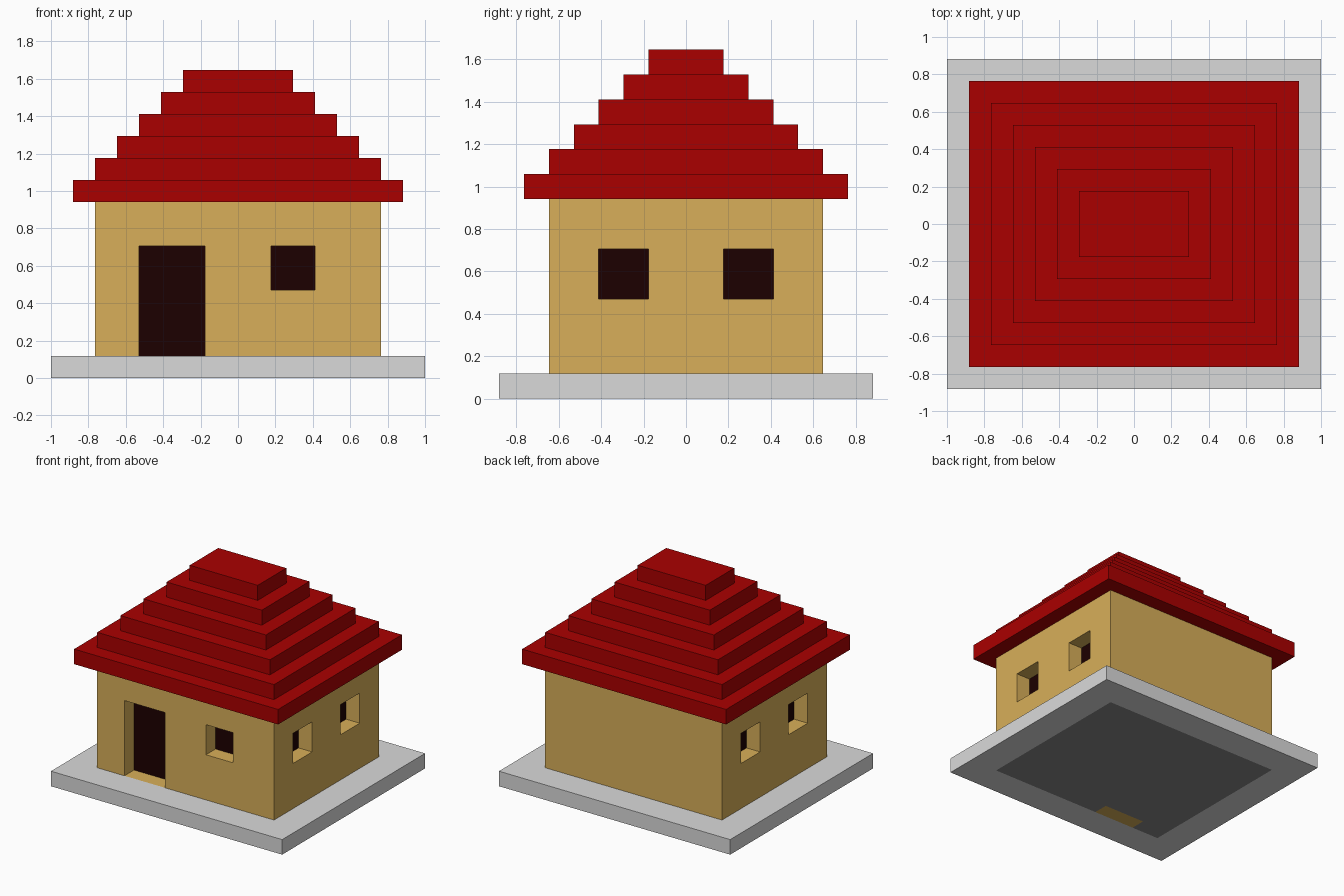
import bpy, bmesh
from mathutils import Vector

if "Cube" in bpy.data.objects:
    bpy.data.objects.remove(bpy.data.objects["Cube"], do_unlink=True)

U = 2 / 17  # one block


def material(name, rgb):
    m = bpy.data.materials.new(name)
    m.use_nodes = True
    m.diffuse_color = (*rgb, 1)
    bsdf = next(n for n in m.node_tree.nodes if n.type == 'BSDF_PRINCIPLED')
    bsdf.inputs["Base Color"].default_value = (*rgb, 1)
    return m


STONE = material("light_grey_stone", (0.70, 0.70, 0.70))
FLOOR = material("dark_grey_floor", (0.25, 0.25, 0.25))
WALL = material("tan_wall", (0.69, 0.43, 0.10))
ROOF = material("red_roof", (0.40, 0.0, 0.0))
DARK = material("dark_opening", (0.012, 0.0, 0.0))


def box(hx, hy, z0, z1):
    """Box mesh in block units, centred in x and y."""
    bm = bmesh.new()
    bmesh.ops.create_cube(bm, size=1)
    for v in bm.verts:
        v.co = Vector((v.co.x * 2 * hx, v.co.y * 2 * hy, z0 + (v.co.z + 0.5) * (z1 - z0)))
    return bm


def cut(bm, axis, values):
    """Slice the mesh with planes across one axis."""
    normal = Vector([float(i == axis) for i in range(3)])
    for value in values:
        bmesh.ops.bisect_plane(bm, geom=bm.verts[:] + bm.edges[:] + bm.faces[:],
                               dist=1e-5, plane_co=normal * value, plane_no=normal)


def finish(bm, name, mats):
    bmesh.ops.scale(bm, vec=(U, U, U), verts=bm.verts)
    me = bpy.data.meshes.new(name)
    bm.to_mesh(me)
    bm.free()
    for m in mats:
        me.materials.append(m)
    ob = bpy.data.objects.new(name, me)
    bpy.context.collection.objects.link(ob)


# Base slab, with the floor under the house and the door sill coloured by position
bm = box(8.5, 7.5, 0, 1)
cut(bm, 0, (-6.5, -4.5, -1.5, 6.5))
cut(bm, 1, (-5.5, -4.5, 5.5))
for f in bm.faces:
    c = f.calc_center_median()
    if abs(f.normal.z) > 0.5 and abs(c.x) < 6.5 and abs(c.y) < 5.5:
        sill = -4.5 < c.x < -1.5 and c.y < -4.5
        f.material_index = 2 if sill else 1
finish(bm, "base_slab", (STONE, FLOOR, WALL))

# Walls: recess the door and windows one block, with dark backs
bm = box(6.5, 5.5, 1, 8)
cut(bm, 0, (-4.5, -1.5, 1.5, 3.5))
cut(bm, 1, (-3.5, -1.5, 1.5, 3.5))
cut(bm, 2, (4, 6))


def recess(axis, sign, a0, a1, z0, z1):
    normal = Vector([sign * float(i == axis) for i in range(3)])
    faces = []
    for f in bm.faces:
        c = f.calc_center_median()
        if (f.normal.dot(normal) > 0.9 and c.dot(normal) > 5.4
                and a0 < c[1 - axis] < a1 and z0 < c.z < z1):
            faces.append(f)
    new = bmesh.ops.extrude_face_region(bm, geom=faces)["geom"]
    bmesh.ops.translate(bm, vec=-normal,
                        verts=[g for g in new if isinstance(g, bmesh.types.BMVert)])
    for g in new:
        if isinstance(g, bmesh.types.BMFace):
            g.material_index = 1
    old = [f for f in faces if f.is_valid]
    if old:
        bmesh.ops.delete(bm, geom=old, context='FACES')
    bm.normal_update()


bm.normal_update()
recess(1, -1, -4.5, -1.5, 1, 6)         # door
recess(1, -1, 1.5, 3.5, 4, 6)           # front window
for side in (-1, 1):                    # side windows
    recess(0, side, -3.5, -1.5, 4, 6)
    recess(0, side, 1.5, 3.5, 4, 6)
# Open the hidden top and bottom, where the slab and roof close the walls
hidden = [f for f in bm.faces if all(v.co.z < 1.001 for v in f.verts)
          or all(v.co.z > 7.999 for v in f.verts)]
bmesh.ops.delete(bm, geom=hidden, context='FACES')
finish(bm, "walls", (WALL, DARK))

# Stepped roof
for i in range(6):
    finish(box(7.5 - i, 6.5 - i, 8 + i, 9 + i), f"roof_tier_{i + 1}", (ROOF,))
